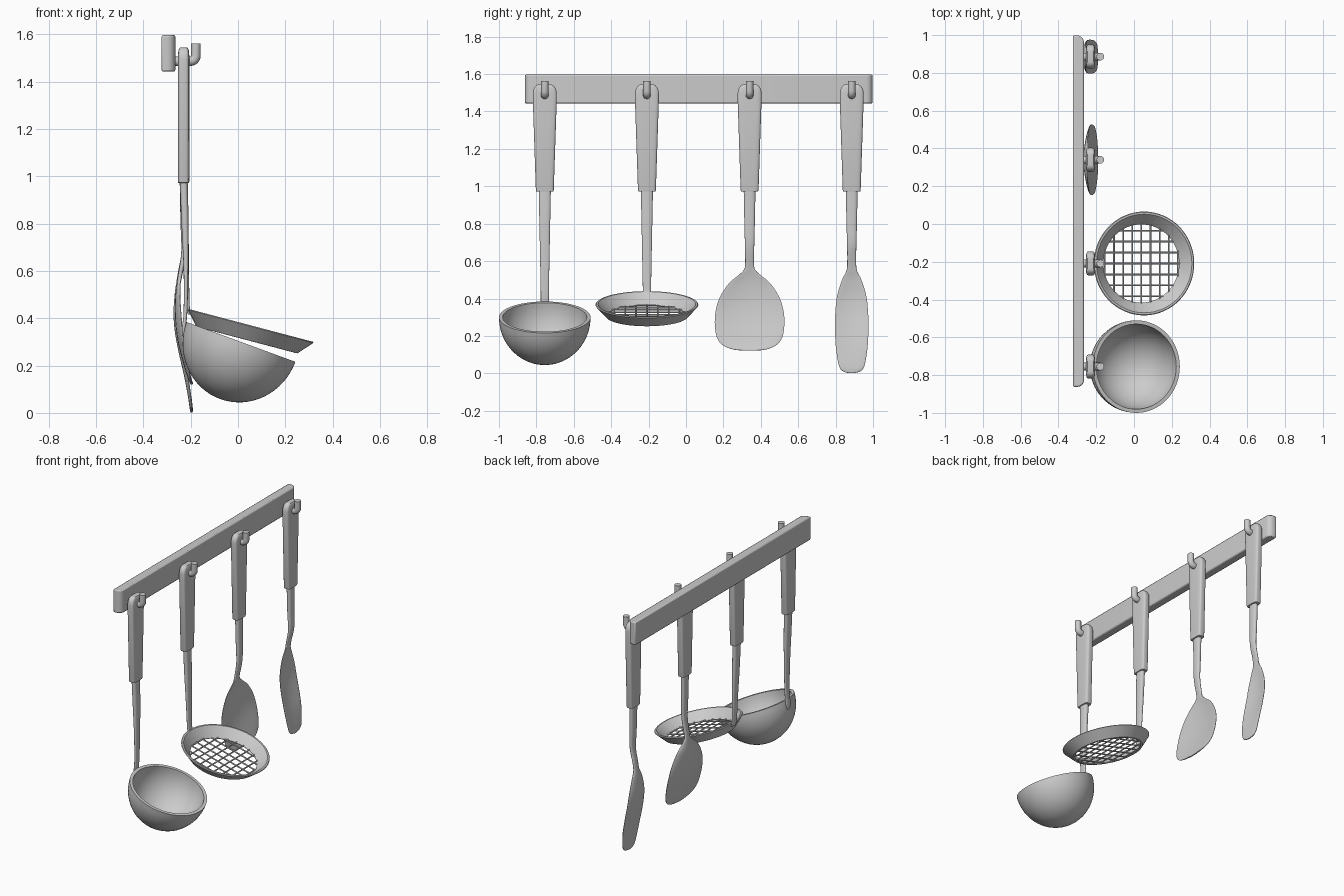
import bpy, bmesh, math
from mathutils import Vector, Matrix

if "Cube" in bpy.data.objects:
    bpy.data.objects.remove(bpy.data.objects["Cube"])


def finish(name, bm, angle=35):
    bmesh.ops.remove_doubles(bm, verts=bm.verts, dist=0.0004)
    bmesh.ops.recalc_face_normals(bm, faces=bm.faces)
    me = bpy.data.meshes.new(name)
    bm.to_mesh(me)
    bm.free()
    ob = bpy.data.objects.new(name, me)
    bpy.context.collection.objects.link(ob)
    bpy.ops.object.select_all(action='DESELECT')
    bpy.context.view_layer.objects.active = ob
    ob.select_set(True)
    bpy.ops.object.shade_smooth_by_angle(angle=math.radians(angle))
    return ob


def smooth_rows(rows, steps):
    """Catmull-Rom interpolation through the rows."""
    p = [rows[0]] + rows + [rows[-1]]
    out = []
    for i in range(1, len(p) - 2):
        for s in range(steps):
            t = s / steps
            out.append([0.5 * (2 * b + (c - a) * t + (2 * a - 5 * b + 4 * c - d) * t * t
                               + (3 * b - a - 3 * c + d) * t ** 3)
                        for a, b, c, d in zip(*p[i - 1:i + 3])])
    return out + [rows[-1]]


def loft(name, y, rows, power, steps=1, n=32):
    """Rows are (z, x centre, half width, half thickness, cup of the edges)."""
    bm = bmesh.new()
    rings = []
    for z, x, w, t, cup in smooth_rows([list(r) for r in rows], steps):
        ring = []
        for k in range(n):
            a = 2 * math.pi * (k + 0.5) / n
            c, s = math.cos(a), math.sin(a)
            u = math.copysign(abs(c) ** (2 / power), c)
            v = math.copysign(abs(s) ** (2 / power), s)
            ring.append(bm.verts.new((x + t * v + cup * u * u, y + w * u, z)))
        rings.append(ring)
    for a, b in zip(rings, rings[1:]):
        for k in range(n):
            bm.faces.new((a[k], a[(k + 1) % n], b[(k + 1) % n], b[k]))
    bm.faces.new(rings[0])
    bm.faces.new(rings[-1])
    return finish(name, bm)


def lathe(name, profile, centre, tilt, n=64):
    """Spin a closed (radius, height) profile and tip it toward +x."""
    bm = bmesh.new()
    vs = [bm.verts.new((r, 0, z)) for r, z in profile]
    es = [bm.edges.new((a, b)) for a, b in zip(vs, vs[1:] + vs[:1])]
    bmesh.ops.spin(bm, geom=vs + es, cent=(0, 0, 0), axis=(0, 0, 1),
                   angle=2 * math.pi, steps=n, use_merge=True)
    bmesh.ops.dissolve_degenerate(bm, edges=bm.edges, dist=0.00001)
    ob = finish(name, bm)
    ob.matrix_world = Matrix.Translation(centre) @ Matrix.Rotation(tilt, 4, 'Y')
    return ob


# wall rail
bm = bmesh.new()
bmesh.ops.create_cube(bm, size=1)
bmesh.ops.scale(bm, vec=(0.058, 1.86, 0.154), verts=bm.verts)
bmesh.ops.translate(bm, vec=(-0.294, 0.068, 1.52), verts=bm.verts)
ends = [e for e in bm.edges if abs(e.verts[0].co.z - e.verts[1].co.z) > 0.1
        and e.verts[0].co.x > -0.29]
bmesh.ops.bevel(bm, geom=ends, offset=0.035, segments=5, profile=0.5, affect='EDGES')
rail = finish("rail", bm)
bev = rail.modifiers.new("bevel", 'BEVEL')
bev.width, bev.segments = 0.007, 2

# handles and hooks
positions = {"ladle": -0.755, "strainer": -0.209, "turner": 0.34, "spatula": 0.886}
for tool, y in positions.items():
    rows = [(0.971, -0.23, 0.041, 0.019, 0), (0.973, -0.23, 0.046, 0.023, 0),
            (0.98, -0.23, 0.048, 0.0245, 0), (1.46, -0.23, 0.064, 0.0245, 0)]
    for k in range(7):
        a = k / 6 * math.pi / 2
        rows.append((1.495 + 0.05 * math.sin(a), -0.23,
                     0.03 + 0.034 * math.cos(a), 0.009 + 0.0155 * math.cos(a) ** 0.5, 0))
    loft(tool + "_handle", y, rows, 4.5)
    cu = bpy.data.curves.new(tool + "_hook", 'CURVE')
    cu.dimensions = '3D'
    cu.bevel_depth, cu.bevel_resolution, cu.use_fill_caps = 0.0205, 4, True
    arc = [(-0.201 + 0.023 * math.sin(a), 1.51 - 0.023 * math.cos(a))
           for a in [k * math.pi / 8 for k in range(5)]]
    path = [(-0.28, 1.487)] + arc + [(-0.178, 1.562)]
    sp = cu.splines.new('POLY')
    sp.points.add(len(path) - 1)
    for pt, (x, z) in zip(sp.points, path):
        pt.co = (x, y, z, 1)
    bpy.context.collection.objects.link(bpy.data.objects.new(tool + "_hook", cu))

# straight stems
loft("ladle_stem", positions["ladle"],
     [(1.0, -0.23, 0.033, 0.017, 0), (0.8, -0.224, 0.029, 0.015, 0),
      (0.6, -0.22, 0.025, 0.010, 0), (0.43, -0.222, 0.022, 0.008, 0),
      (0.36, -0.229, 0.021, 0.008, 0), (0.325, -0.231, 0.012, 0.006, 0)], 3, 4, 20)
loft("strainer_stem", positions["strainer"],
     [(1.0, -0.23, 0.033, 0.017, 0), (0.8, -0.224, 0.029, 0.015, 0),
      (0.6, -0.217, 0.025, 0.010, 0), (0.45, -0.212, 0.022, 0.008, 0),
      (0.415, -0.204, 0.02, 0.007, 0)], 3, 4, 20)

# turner: stem running into a wide cupped blade
loft("turner_blade", positions["turner"],
     [(1.0, -0.23, 0.032, 0.017, 0), (0.8, -0.228, 0.028, 0.015, 0),
      (0.68, -0.228, 0.025, 0.012, 0), (0.58, -0.245, 0.024, 0.009, 0),
      (0.55, -0.25, 0.033, 0.008, 0.003), (0.525, -0.254, 0.06, 0.007, 0.008),
      (0.48, -0.259, 0.112, 0.007, 0.014), (0.41, -0.26, 0.158, 0.007, 0.02),
      (0.34, -0.254, 0.181, 0.007, 0.02), (0.27, -0.241, 0.187, 0.007, 0.018),
      (0.2, -0.222, 0.178, 0.007, 0.012), (0.16, -0.21, 0.155, 0.007, 0.007),
      (0.138, -0.202, 0.12, 0.007, 0.004), (0.126, -0.197, 0.08, 0.006, 0.002),
      (0.121, -0.196, 0.03, 0.004, 0)], 2.6, 4)

# spatula: stem running into a long narrow blade
loft("spatula_blade", positions["spatula"],
     [(1.0, -0.23, 0.032, 0.017, 0), (0.8, -0.228, 0.028, 0.015, 0),
      (0.69, -0.226, 0.025, 0.012, 0), (0.6, -0.244, 0.024, 0.009, 0),
      (0.55, -0.253, 0.028, 0.008, 0.002), (0.5, -0.261, 0.052, 0.007, 0.006),
      (0.42, -0.266, 0.077, 0.007, 0.012), (0.34, -0.26, 0.087, 0.007, 0.013),
      (0.25, -0.243, 0.09, 0.007, 0.012), (0.15, -0.22, 0.086, 0.007, 0.008),
      (0.07, -0.205, 0.075, 0.007, 0.004), (0.03, -0.199, 0.064, 0.007, 0.002),
      (0.01, -0.197, 0.045, 0.006, 0), (0.001, -0.196, 0.015, 0.004, 0)], 2.6, 4)

# ladle bowl
quarter = [k / 16 * math.pi / 2 for k in range(17)]
bowl = [(0.245 * math.cos(a), -0.257 * math.sin(a)) for a in quarter]
bowl += [(0.225 * math.cos(a), -0.238 * math.sin(a)) for a in reversed(quarter)]
lathe("ladle_bowl", bowl, (0.0125, positions["ladle"], 0.3), math.radians(20.1))

# strainer ring and wire mesh
centre, tilt = Vector((0.054, positions["strainer"], 0.37)), math.radians(14.8)
lathe("strainer_ring", [(0.275, -0.004), (0.271, 0), (0.261, 0), (0.256, -0.005),
                        (0.207, -0.06), (0.209, -0.064), (0.221, -0.064)], centre, tilt)
bm = bmesh.new()
for axis, pitch, height in ((0, 0.058, -0.06), (1, 0.05, -0.058)):
    for i in range(-4, 5):
        off = i * pitch
        if abs(off) > 0.205:
            continue
        half = math.sqrt(0.212 ** 2 - off * off)
        place = Vector((0, off, height)) if axis == 0 else Vector((off, 0, height))
        turn = Matrix.Rotation(math.pi / 2, 4, 'Y' if axis == 0 else 'X')
        bmesh.ops.create_cone(bm, cap_ends=True, segments=8, radius1=0.0045,
                              radius2=0.0045, depth=2 * half,
                              matrix=Matrix.Translation(place) @ turn)
mesh = finish("strainer_mesh", bm, 50)
mesh.matrix_world = Matrix.Translation(centre) @ Matrix.Rotation(tilt, 4, 'Y')
